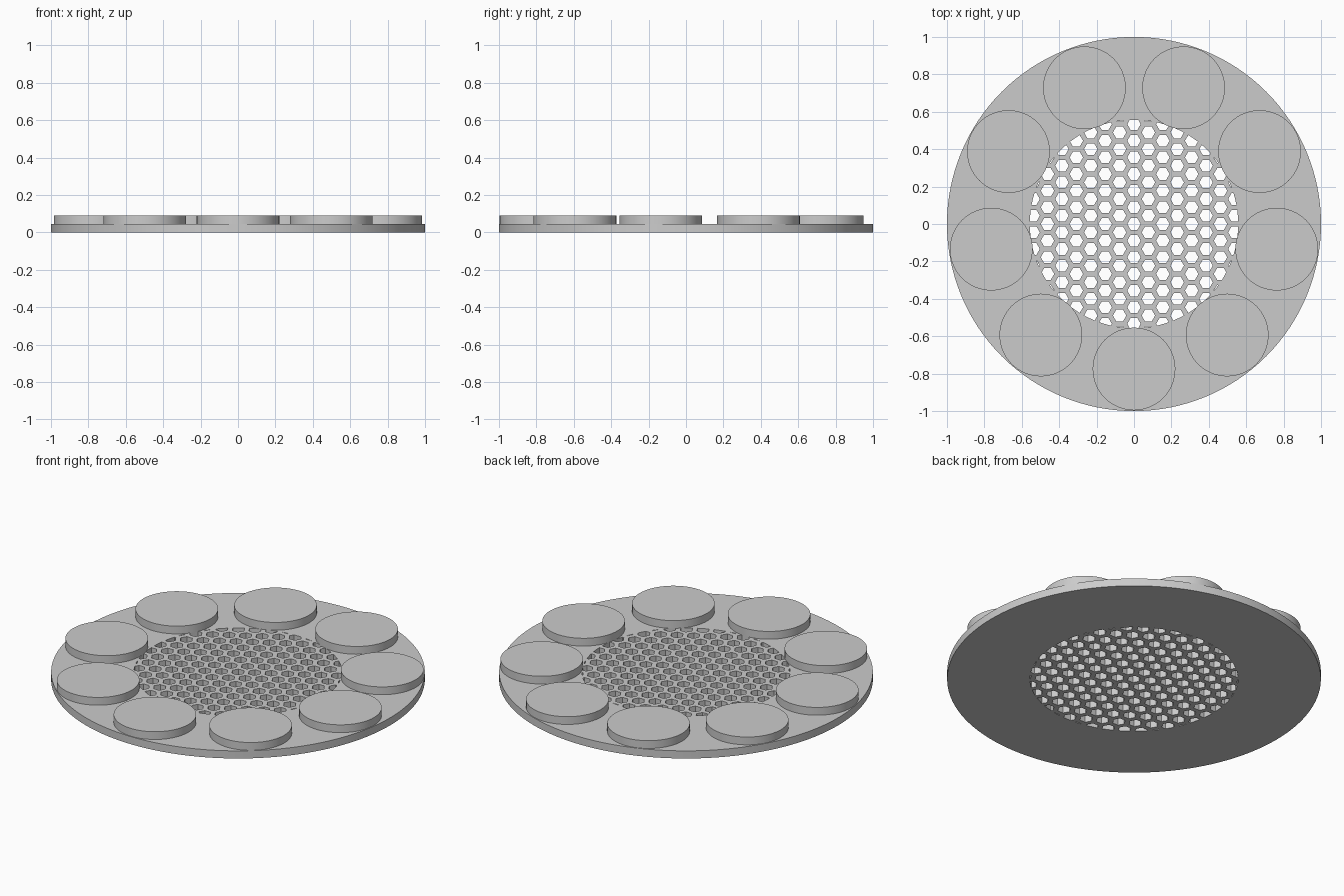
import bpy
import bmesh
from math import cos, sin, pi, radians, hypot, sqrt
from mathutils import Matrix

cube = bpy.data.objects.get("Cube")
if cube:
    bpy.data.objects.remove(cube, do_unlink=True)

PLATE_TOP, PUCK_TOP = 0.045, 0.091
GRILLE_R = 0.557
PITCH, HOLE_R = 0.089, 0.036

grey = bpy.data.materials.new("plain grey")
grey.use_nodes = True
colour = (0.6, 0.6, 0.6, 1)
grey.diffuse_color = colour
grey.node_tree.nodes["Principled BSDF"].inputs["Base Color"].default_value = colour


def prisms(name, centres, radius, z0, z1, sides):
    """One object holding an upright prism at every centre."""
    bm = bmesh.new()
    for x, y in centres:
        bmesh.ops.create_cone(bm, cap_ends=True, segments=sides, radius1=radius,
                              radius2=radius, depth=z1 - z0,
                              matrix=Matrix.Translation((x, y, (z0 + z1) / 2))
                              @ Matrix.Rotation(pi / 2, 4, "Z"))
    mesh = bpy.data.meshes.new(name)
    bm.to_mesh(mesh)
    bm.free()
    mesh.materials.append(grey)
    obj = bpy.data.objects.new(name, mesh)
    bpy.context.collection.objects.link(obj)
    return obj


def activate(obj):
    bpy.ops.object.select_all(action="DESELECT")
    obj.select_set(True)
    bpy.context.view_layer.objects.active = obj


def boolean(obj, cutter, operation):
    mod = obj.modifiers.new("cut", "BOOLEAN")
    mod.object, mod.operation, mod.solver = cutter, operation, "EXACT"
    activate(obj)
    bpy.ops.object.modifier_apply(modifier=mod.name)
    bpy.data.objects.remove(cutter, do_unlink=True)


# Round base plate
plate = prisms("base_plate", [(0, 0)], 1, 0, PLATE_TOP, 128)

# Honeycomb grille, trimmed to a circle and cut through the plate
holes = []
for col in range(-8, 9):
    for row in range(-8, 9):
        x = col * PITCH * sqrt(3) / 2
        y = (row + (col % 2) / 2) * PITCH
        if hypot(x, y) < GRILLE_R + HOLE_R:
            holes.append((x, y))
cutter = prisms("grille_cutter", holes, HOLE_R, -0.1, 0.2, 6)
cutter.data.transform(Matrix.Rotation(pi / 6, 4, "Z") @ Matrix.Rotation(-pi / 6, 4, "Z"))
rim = prisms("grille_rim", [(0, 0)], GRILLE_R, -0.05, 0.15, 96)
cutter.hide_render = rim.hide_render = True
boolean(cutter, rim, "INTERSECT")
boolean(plate, cutter, "DIFFERENCE")

# Ring of nine raised discs
parts = [plate]
for i in range(9):
    a = radians(-90 + 40 * i)
    parts.append(prisms(f"raised_disc_{i + 1}", [(0.775 * cos(a), 0.775 * sin(a))],
                        0.221, PLATE_TOP, PUCK_TOP, 64))

for part in parts:
    activate(part)
    bpy.ops.object.shade_smooth_by_angle(angle=radians(30))
